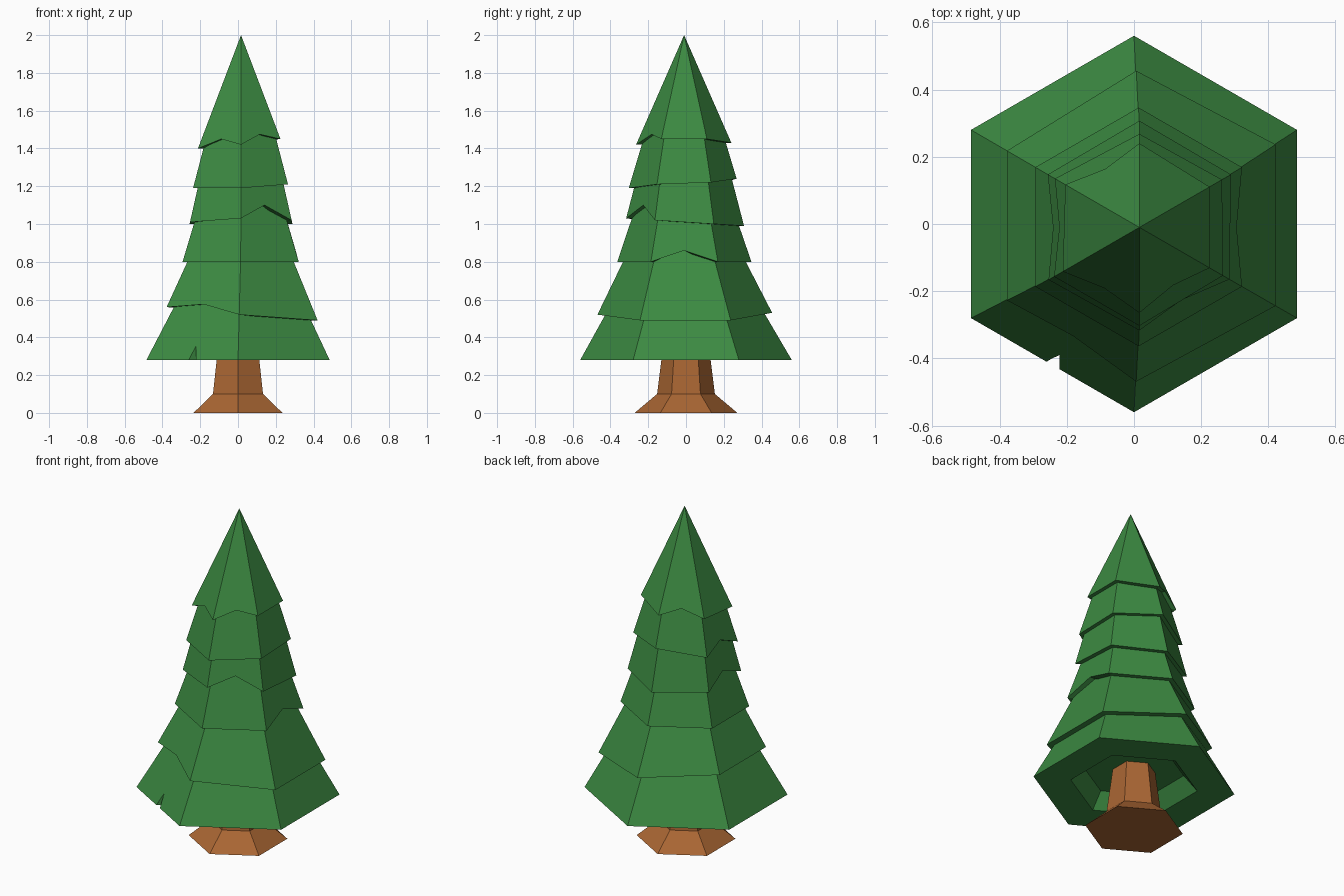
import bpy, bmesh
from math import cos, sin, radians
from mathutils import Vector

if "Cube" in bpy.data.objects:
    bpy.data.objects.remove(bpy.data.objects["Cube"])


def material(name, color):
    m = bpy.data.materials.new(name)
    m.use_nodes = True
    m.diffuse_color = (*color, 1)
    m.node_tree.nodes["Principled BSDF"].inputs["Base Color"].default_value = (*color, 1)
    return m


green = material("pine_green", (0.045, 0.255, 0.054))
brown = material("bark_brown", (0.40, 0.132, 0.033))


def finish(bm, name, mat):
    bmesh.ops.remove_doubles(bm, verts=bm.verts[:], dist=0.0005)
    bmesh.ops.recalc_face_normals(bm, faces=bm.faces[:])
    mesh = bpy.data.meshes.new(name)
    bm.to_mesh(mesh)
    bm.free()
    mesh.materials.append(mat)
    ob = bpy.data.objects.new(name, mesh)
    bpy.context.collection.objects.link(ob)
    return ob


def on_axis(angle, r, z):
    """Point around the slightly leaning axis of the tree."""
    lean = min(1, max(0, (z - 0.28) / 0.6))
    a = radians(angle)
    return Vector((0.016 * lean + r * cos(a), -0.01 * lean + r * sin(a), z))


def bridge(bm, a, b):
    n = len(a)
    for i in range(n):
        j = (i + 1) % n
        bm.faces.new((a[i], a[j], b[j], b[i]))


def tier(name, base_r, base_z, slope, top_z, heights, notches, hollow=False):
    """Six-sided skirt; heights are offsets of the corners from 30 degrees on,
    notches map a face direction to the raised middle of its lower edge."""
    bm = bmesh.new()

    def radius(z):
        return max(0, base_r - slope * (z - base_z))

    corners, rim, top, mids = [], [], [], {}
    for i in range(6):
        angle = 30 + 60 * i
        z = base_z + heights[i]
        corners.append(bm.verts.new(on_axis(angle, radius(z), z)))
        top.append(bm.verts.new(on_axis(angle, radius(top_z), top_z)))
        rim.append((corners[i], angle, radius(z), z))
        side = (angle + 30) % 360
        if side in notches:
            z = base_z + notches[side]
            r = radius(z) * cos(radians(30))
            mids[i] = bm.verts.new(on_axis(side, r, z))
            rim.append((mids[i], side, r, z))
    # sloping sides
    for i in range(6):
        j = (i + 1) % 6
        middle = [mids[i]] if i in mids else []
        bm.faces.new([corners[i]] + middle + [corners[j], top[j], top[i]])
    bm.faces.new(top)
    # underside
    outer = [p[0] for p in rim]
    shrink = 0.63 if hollow else 0.68
    inner = [bm.verts.new(on_axis(a, r * shrink, z)) for _, a, r, z in rim]
    bridge(bm, outer, inner)
    if hollow:
        roof = [bm.verts.new(on_axis(a, r * 0.5, z + 0.09)) for _, a, r, z in rim]
        bridge(bm, inner, roof)
        inner = roof
    bm.faces.new(inner)
    return finish(bm, name, green)


# Foliage, from the ground up
level = (0,) * 6
lowest = tier("foliage_tier_1", 0.56, 0.28, 0.57, 0.62, level, {}, hollow=True)
tier("foliage_tier_2", 0.465, 0.52, 0.50, 0.90,
     (-0.03, 0.01, 0.04, 0.04, 0, -0.03), {240: 0.055})
tier("foliage_tier_3", 0.355, 0.80, 0.34, 1.13, level, {0: 0.06})
tier("foliage_tier_4", 0.312, 1.01, 0.26, 1.31,
     (-0.01, -0.02, -0.01, 0, 0.02, 0.01), {300: 0.09, 180: 0.06})
tier("foliage_tier_5", 0.29, 1.20, 0.30, 1.51,
     (0.02, 0.04, 0, -0.01, -0.01, 0.01), {180: 0.05})
tip = tier("foliage_tier_6", 0.25, 1.43, 0.25 / 0.57, 2.0,
           (0.02, 0.0, -0.01, -0.03, -0.01, 0.02),
           {300: 0.045, 240: 0.02, 120: 0.04})

# Small wedge cut in the lowest skirt
bm = bmesh.new()
wedge = [(-0.265, -0.46, 0.27), (-0.222, -0.46, 0.27), (-0.222, -0.46, 0.36),
         (-0.265, -0.41, 0.27), (-0.222, -0.39, 0.27), (-0.222, -0.39, 0.36)]
v = [bm.verts.new(p) for p in wedge]
bridge(bm, v[:3], v[3:])
bm.faces.new(v[:3])
bm.faces.new(v[3:])
cutter = finish(bm, "notch_cutter", green)
cutter.hide_render = True
cutter.hide_viewport = True
cutter.display_type = "WIRE"
cut = lowest.modifiers.new("notch", "BOOLEAN")
cut.operation = "DIFFERENCE"
cut.solver = "EXACT"
cut.object = cutter

# Trunk with a flared foot
bm = bmesh.new()
rings = [[bm.verts.new((r * cos(radians(30 + 60 * i)), r * sin(radians(30 + 60 * i)), z))
          for i in range(6)]
         for r, z in ((0.272, 0), (0.153, 0.1), (0.115, 0.40))]
for lower, upper in zip(rings, rings[1:]):
    bridge(bm, lower, upper)
bm.faces.new(rings[0])
bm.faces.new(rings[-1])
finish(bm, "trunk", brown)
